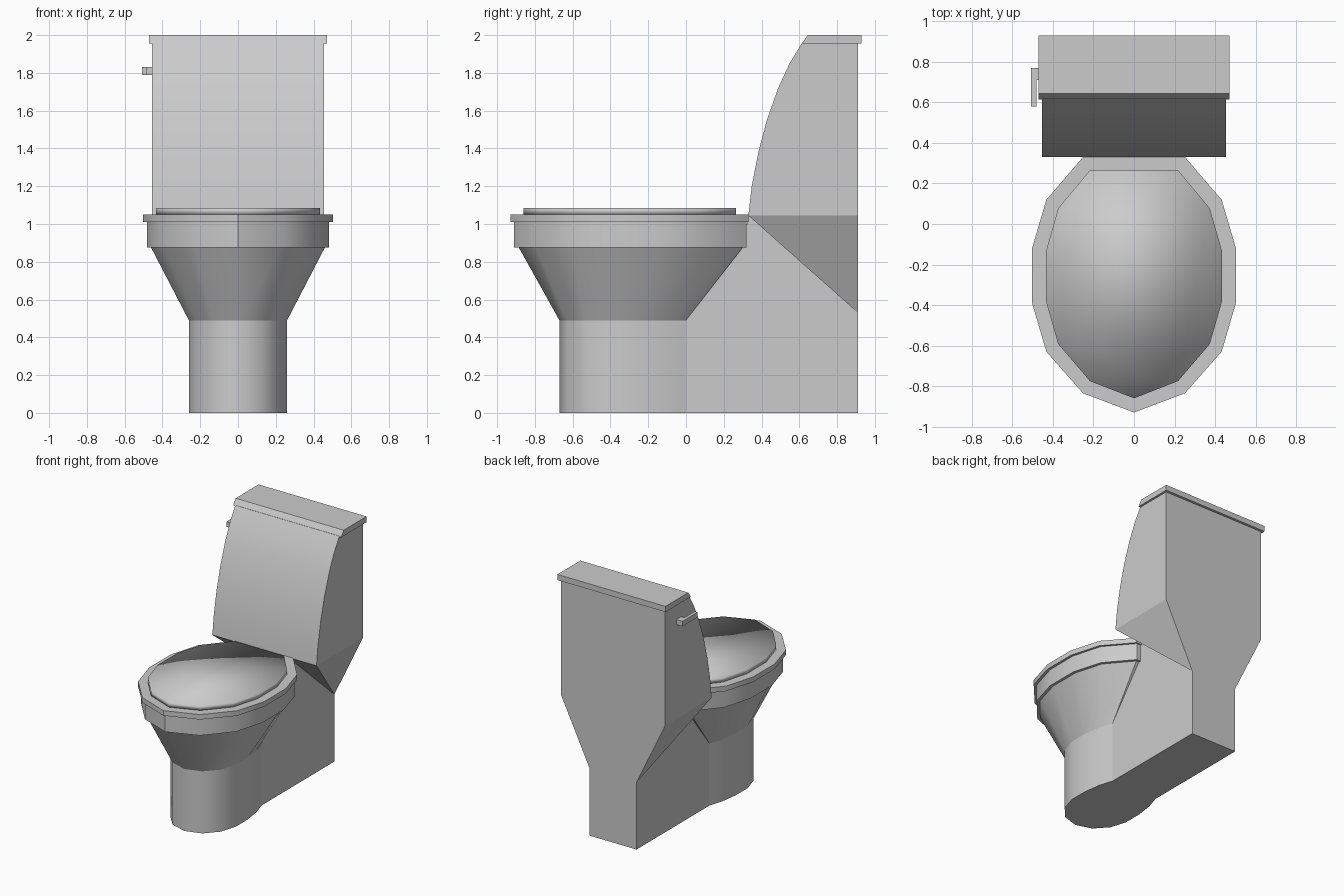
import bpy, bmesh

if "Cube" in bpy.data.objects:
    bpy.data.objects.remove(bpy.data.objects["Cube"])

# Right half of the egg-shaped plan, front to back
PLAN = [(0, -.93), (.25, -.835), (.43, -.63), (.50, -.39),
        (.50, -.12), (.43, .12), (.25, .33)]
# Right half of the pedestal plan, same vertex count
FOOT = [(0, -.67), (.13, -.63), (.22, -.53), (.26, -.40),
        (.26, -.25), (.24, -.11), (.205, 0)]


def fit(width, front, back):
    """Plan outline refitted to a half width and a y range."""
    k = (back - front) / 1.26
    return [(x * width / .5, front + (y + .93) * k) for x, y in PLAN]


def finish(name, bm, angle=None):
    bmesh.ops.recalc_face_normals(bm, faces=bm.faces)
    me = bpy.data.meshes.new(name)
    bm.to_mesh(me)
    bm.free()
    ob = bpy.data.objects.new(name, me)
    bpy.context.collection.objects.link(ob)
    if angle:
        bpy.ops.object.select_all(action='DESELECT')
        ob.select_set(True)
        bpy.context.view_layer.objects.active = ob
        bpy.ops.object.shade_smooth_by_angle(angle=angle)
    return ob


def loft(name, levels, angle=.7):
    """Skin mirrored half outlines stacked at heights, with caps."""
    bm = bmesh.new()
    rings = []
    for half, z in levels:
        full = half + [(-x, y) for x, y in reversed(half[1:])]
        rings.append([bm.verts.new((x, y, z)) for x, y in full])
    for a, b in zip(rings, rings[1:]):
        for i in range(len(a)):
            j = (i + 1) % len(a)
            bm.faces.new((a[i], a[j], b[j], b[i]))
    bm.faces.new(rings[0])
    bm.faces.new(rings[-1])
    return finish(name, bm, angle)


def extrude_x(name, profile, x0, x1, angle=None):
    """Extrude a (y, z) profile from x0 to x1."""
    bm = bmesh.new()
    a, b = [[bm.verts.new((x, y, z)) for y, z in profile] for x in (x0, x1)]
    bm.faces.new(a)
    bm.faces.new(b)
    for i in range(len(a)):
        j = (i + 1) % len(a)
        bm.faces.new((a[i], a[j], b[j], b[i]))
    return finish(name, bm, angle)


def rect(y0, y1, z0, z1):
    return [(y0, z0), (y1, z0), (y1, z1), (y0, z1)]


# Pedestal, flared bowl and rim
loft("pedestal", [(FOOT, 0), (FOOT, .49)])
loft("bowl", [(FOOT, .49), (fit(.46, -.885, .30), .875)])
rim = fit(.482, -.91, .32)
loft("rim", [(rim, .875), (rim, 1.01)])

# Seat and closed lid
seat = fit(.503, -.93, .33)
loft("seat", [(seat, 1.01), (seat, 1.05)])
cover = fit(.435, -.86, .265)
loft("seat_lid", [(cover, 1.05), (cover, 1.085)], angle=3.1)

# Rear block that carries the tank
extrude_x("rear_block", [(-.02, 0), (.91, 0), (.91, .53), (.33, 1.045),
                         (.30, .875), (-.02, .48)], -.205, .205)

# Tank body with curved front
extrude_x("tank", [(.33, 1.045), (.348, 1.2), (.383, 1.38), (.428, 1.55),
                   (.488, 1.72), (.548, 1.85), (.615, 1.96),
                   (.91, 1.96), (.91, 1.045)], -.455, .455, .6)

# Tapered underside of the tank, narrowing to the rear block
bm = bmesh.new()
for x, y, z in [(.455, .33, 1.045), (.455, .91, 1.045),
                (.205, .91, .53), (.205, .33, 1.045)]:
    for s in (-1, 1):
        bm.verts.new((x * s, y, z))
bmesh.ops.convex_hull(bm, input=bm.verts)
finish("tank_base", bm)

# Tank lid with sloped front edge
extrude_x("tank_lid", [(.615, 1.955), (.93, 1.955), (.93, 2), (.645, 2), (.62, 1.965)],
          -.472, .472)

# Flush lever: pivot stub and handle
extrude_x("lever_pivot", rect(.71, .77, 1.79, 1.83), -.485, -.45)
extrude_x("lever_handle", rect(.58, .77, 1.79, 1.83), -.508, -.482)
